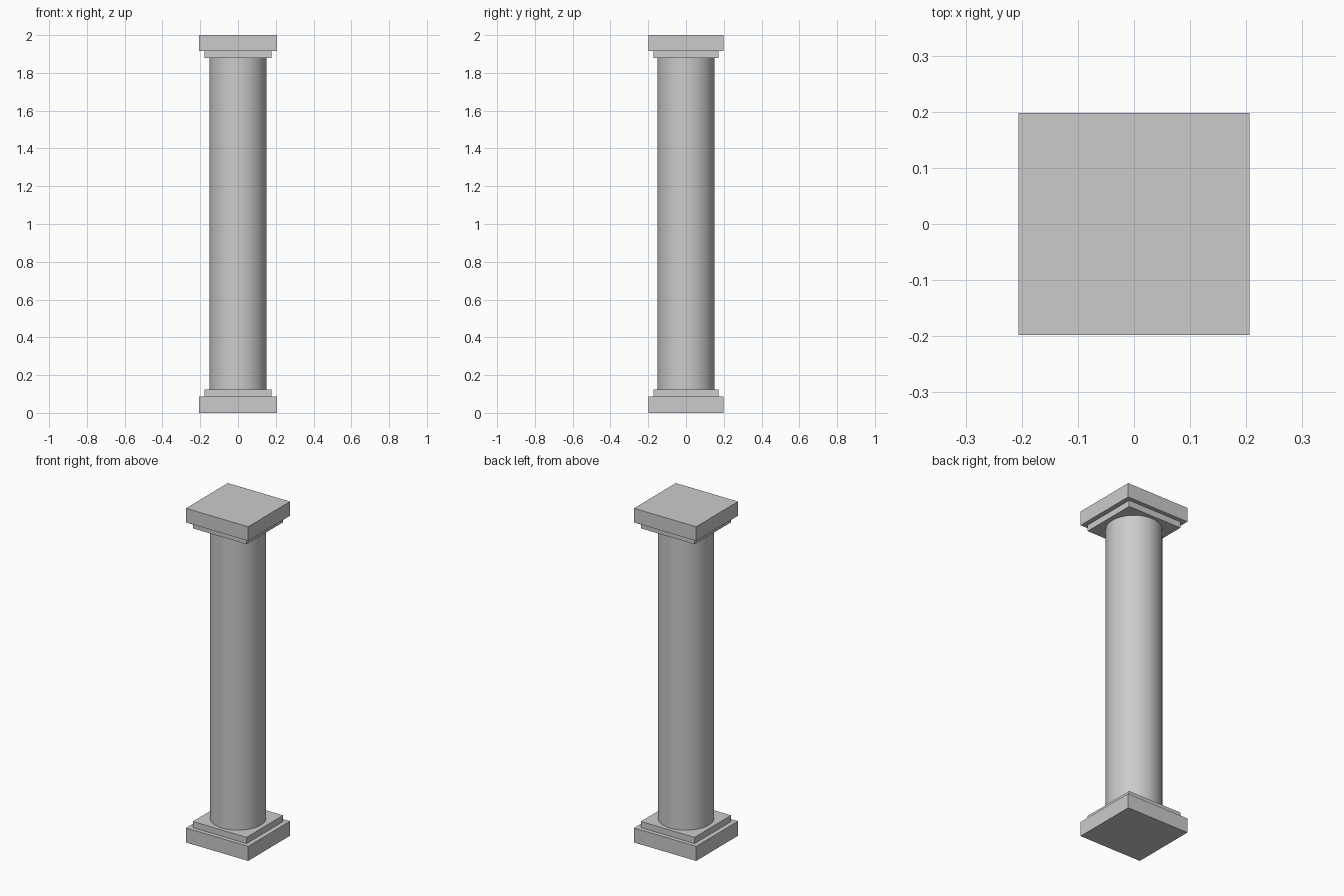
import bpy
import math

if "Cube" in bpy.data.objects:
    bpy.data.objects.remove(bpy.data.objects["Cube"])


def slab(name, sx, sy, z0, z1):
    bpy.ops.mesh.primitive_cube_add(size=1, location=(0, 0, (z0 + z1) / 2))
    ob = bpy.context.object
    ob.name = name
    ob.scale = (sx, sy, z1 - z0)
    bpy.ops.object.transform_apply(location=False, rotation=False, scale=True)
    return ob


PLINTH_X, PLINTH_Y, PLINTH_H = 0.412, 0.395, 0.087
STEP_X, STEP_Y, STEP_TOP = 0.356, 0.345, 0.124

# Square base: wide plinth and narrower step
slab("base_plinth", PLINTH_X, PLINTH_Y, 0, PLINTH_H)
slab("base_step", STEP_X, STEP_Y, PLINTH_H, STEP_TOP)

# Capital mirrors the base
slab("capital_step", STEP_X, STEP_Y, 2 - 0.122, 2 - 0.085)
slab("capital_slab", PLINTH_X, PLINTH_Y, 2 - 0.085, 2)

# Round shaft
z0, z1 = STEP_TOP, 2 - 0.122
bpy.ops.mesh.primitive_cylinder_add(vertices=64, radius=0.151, depth=z1 - z0,
                                    location=(0, 0, (z0 + z1) / 2))
bpy.context.object.name = "column_shaft"
bpy.ops.object.shade_smooth_by_angle(angle=math.radians(30))
